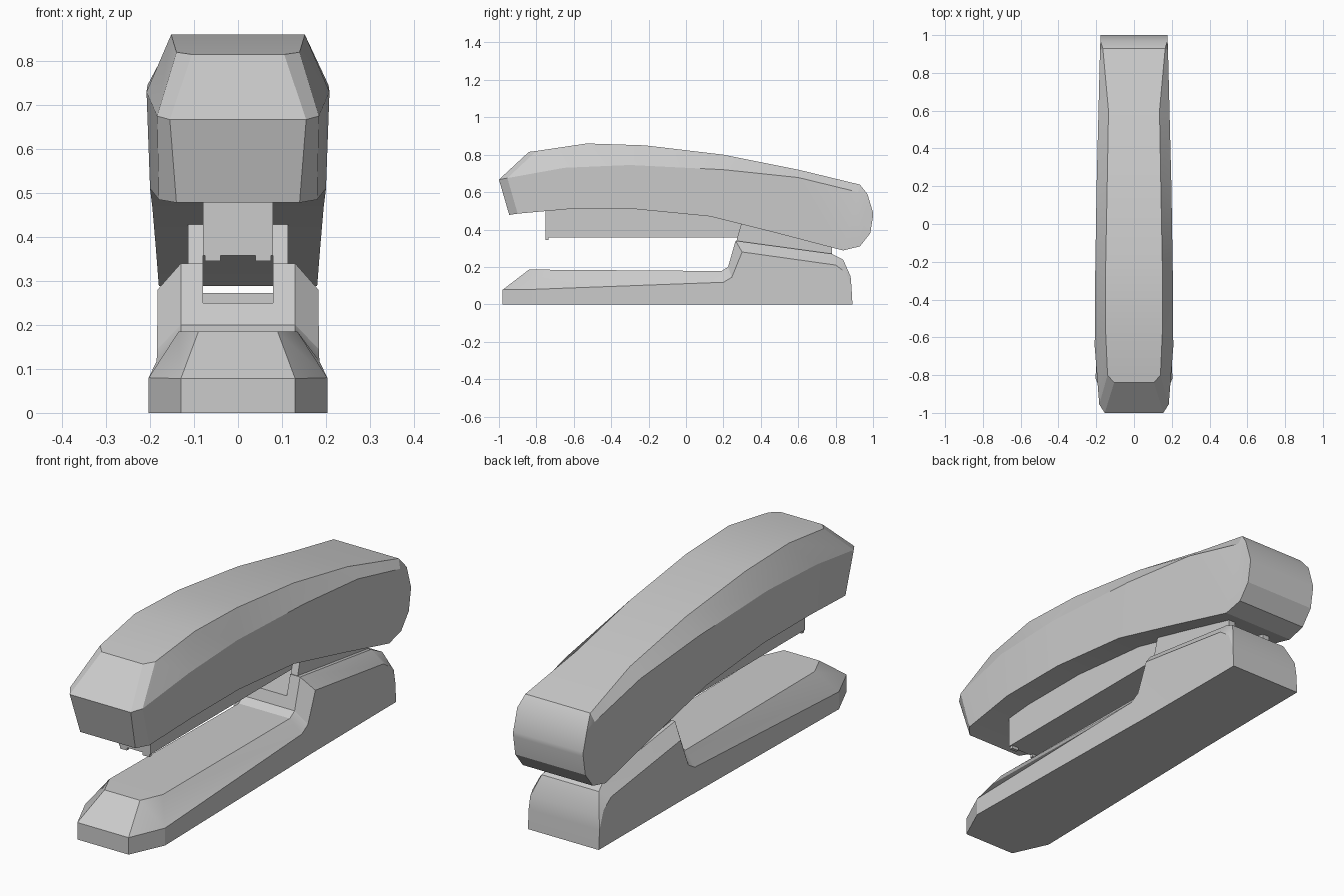
import bpy, bmesh
from math import radians

if "Cube" in bpy.data.objects:
    bpy.data.objects.remove(bpy.data.objects["Cube"])


def finish(name, bm):
    bmesh.ops.recalc_face_normals(bm, faces=bm.faces)
    mesh = bpy.data.meshes.new(name)
    bm.to_mesh(mesh)
    bm.free()
    ob = bpy.data.objects.new(name, mesh)
    bpy.context.collection.objects.link(ob)
    return ob


def smooth(ob, angle=25):
    bpy.ops.object.select_all(action='DESELECT')
    ob.select_set(True)
    bpy.context.view_layer.objects.active = ob
    bpy.ops.object.shade_smooth_by_angle(angle=radians(angle))


def loft(name, sections):
    """Each section: bottom, shoulder and top points as (half width, y, z), mirrored in x."""
    bm = bmesh.new()
    rings = []
    for sec in sections:
        left = [bm.verts.new((-w, y, z)) for w, y, z in sec]
        right = [bm.verts.new((w, y, z)) for w, y, z in sec]
        rings.append(left + right[::-1])
    for a, b in zip(rings, rings[1:]):
        for i in range(6):
            j = (i + 1) % 6
            bm.faces.new((a[i], a[j], b[j], b[i]))
    for r in (rings[0], rings[-1]):
        bm.faces.new((r[0], r[1], r[4], r[5]))
        bm.faces.new((r[1], r[2], r[3], r[4]))
    return finish(name, bm)


def plate(name, profile, x0, x1):
    """Side-view (y, z) profile extruded from x0 to x1."""
    bm = bmesh.new()
    f = bm.faces.new([bm.verts.new((x0, y, z)) for y, z in profile])
    ext = bmesh.ops.extrude_face_region(bm, geom=[f])['geom']
    bmesh.ops.translate(bm, vec=(x1 - x0, 0, 0),
                        verts=[g for g in ext if isinstance(g, bmesh.types.BMVert)])
    return finish(name, bm)


def rect(y0, y1, z0, z1):
    return [(y0, z0), (y1, z0), (y1, z1), (y0, z1)]


# Arched top cover with chamfered shoulders and rounded back
cover = loft("top_cover", [
    [(.14, -.945, .478), (.155, -1.0, .667), (.105, -.84, .815)],
    [(.18, -.90, .485), (.184, -.955, .675), (.14, -.80, .82)],
    [(.20, -.62, .51), (.208, -.65, .73), (.152, -.53, .86)],
    [(.20, -.28, .51), (.206, -.30, .745), (.15, -.22, .85)],
    [(.195, .13, .47), (.198, .20, .72), (.142, .20, .80)],
    [(.187, .50, .377), (.188, .60, .678), (.135, .60, .72)],
    [(.18, .84, .288), (.18, .92, .60), (.165, .93, .64)],
    [(.178, .93, .31), (.178, .975, .57), (.178, .97, .59)],
    [(.178, .985, .38), (.178, 1.0, .47), (.178, 1.0, .49)],
])
smooth(cover)

# Base with a low front deck and a raised back block
base = loft("base", [
    [(.13, -.98, 0), (.13, -.98, .078), (.09, -.84, .185)],
    [(.203, -.82, 0), (.203, -.82, .08), (.135, -.74, .185)],
    [(.185, .20, 0), (.185, .20, .118), (.13, .19, .178)],
    [(.184, .23, 0), (.184, .245, .145), (.13, .225, .20)],
    [(.183, .27, 0), (.183, .30, .28), (.13, .265, .34)],
    [(.18, .78, 0), (.18, .80, .21), (.13, .78, .27)],
    [(.18, .84, 0), (.18, .855, .17), (.145, .84, .24)],
    [(.18, .89, 0), (.18, .885, .09), (.175, .88, .15)],
])

# Slot in the back block
cutter = plate("slot_cutter", rect(.1, .76, .25, .6), -.08, .08)
cutter.hide_render = True
cutter.hide_viewport = True
cut = base.modifiers.new("slot", 'BOOLEAN')
cut.operation = 'DIFFERENCE'
cut.solver = 'EXACT'
cut.object = cutter
smooth(base)

# Hinge bracket walls either side of the slot
for side, s in (("left", -1), ("right", 1)):
    plate("hinge_bracket_" + side,
          [(.245, .25), (.27, .34), (.295, .43), (.78, .305), (.78, .25)], s * .08, s * .114)

# Staple magazine with small guide feet
plate("magazine", rect(-.75, .56, .358, .53), -.08, .08)
for side, s in (("left", -1), ("right", 1)):
    plate("guide_foot_" + side, rect(-.75, -.735, .345, .36), s * .04, s * .075)
